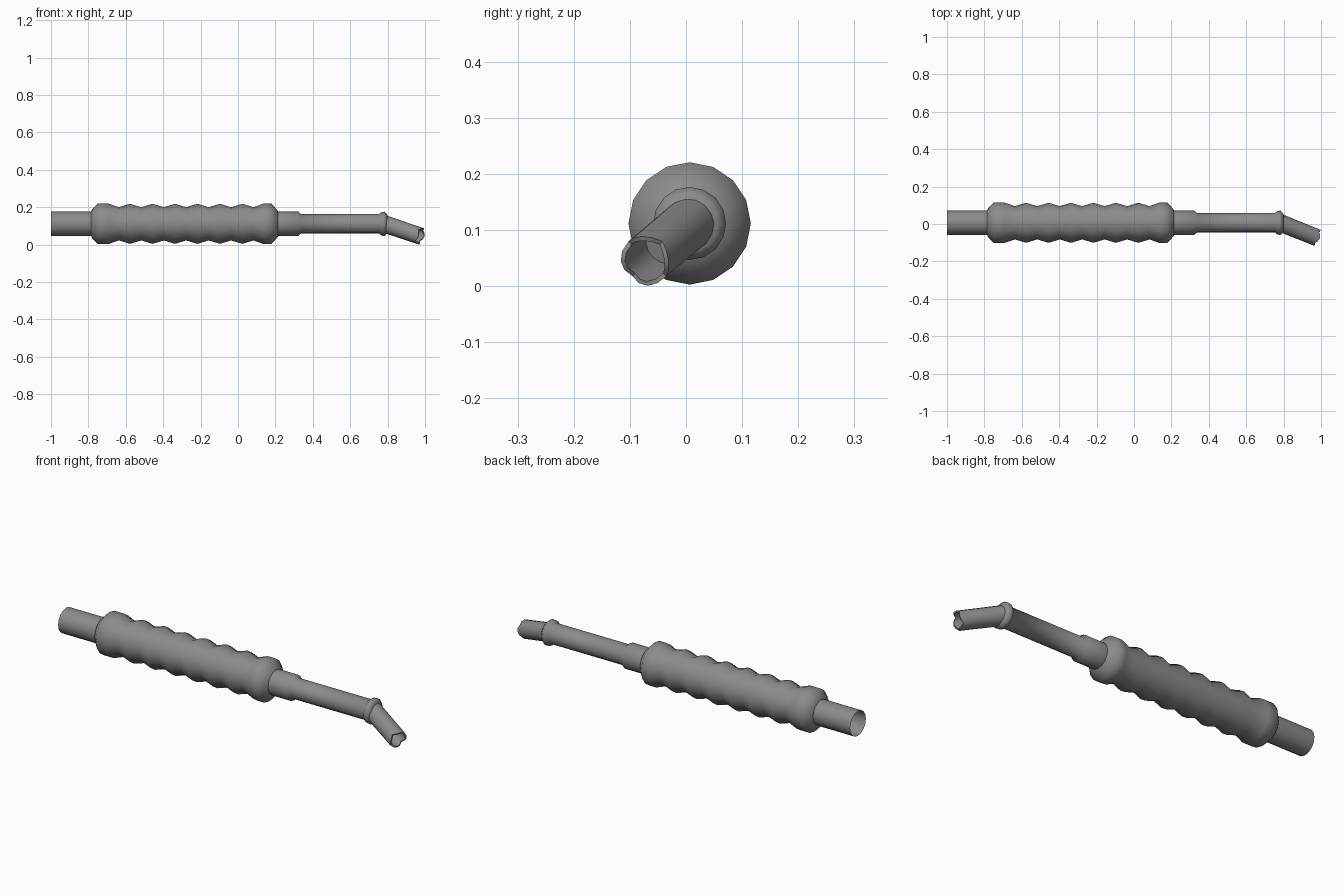
import bpy, bmesh, math
from mathutils import Vector

if "Cube" in bpy.data.objects:
    bpy.data.objects.remove(bpy.data.objects["Cube"])

SIDES = 16
CY, CZ = 0.0065, 0.1115

# Dark grey finish
dark = bpy.data.materials.new("dark_grey")
dark.diffuse_color = (0.26, 0.26, 0.26, 1)
dark.use_nodes = True
dark.node_tree.nodes["Principled BSDF"].inputs["Base Color"].default_value = dark.diffuse_color


def loft(name, origin, direction, profile, caps=(False, False), scallop=()):
    """Lathe (distance, radius) pairs along a direction; scallop rings get a wavy edge."""
    d = Vector(direction).normalized()
    side = Vector((0, 0, 1)).cross(d).normalized()
    up = d.cross(side)
    wave = (0, -0.004, -0.014, -0.004)
    bm = bmesh.new()
    rings = []
    for k, (t, r) in enumerate(profile):
        ring = []
        for i in range(SIDES):
            a = 2 * math.pi * i / SIDES
            off = wave[i % 4] if k in scallop else 0
            ring.append(bm.verts.new(Vector(origin) + d * (t + off)
                        + (side * math.cos(a) + up * math.sin(a)) * r))
        rings.append(ring)
    for a, b in zip(rings, rings[1:]):
        for i in range(SIDES):
            j = (i + 1) % SIDES
            bm.faces.new((a[i], a[j], b[j], b[i]))
    if caps[0]:
        bm.faces.new(rings[0][::-1])
    if caps[1]:
        bm.faces.new(rings[-1])
    me = bpy.data.meshes.new(name)
    bm.to_mesh(me)
    bm.free()
    me.materials.append(dark)
    ob = bpy.data.objects.new(name, me)
    bpy.context.collection.objects.link(ob)
    bpy.ops.object.select_all(action='DESELECT')
    ob.select_set(True)
    bpy.context.view_layer.objects.active = ob
    bpy.ops.object.shade_smooth_by_angle(angle=math.radians(60))
    return ob


axis, x_dir = (0, CY, CZ), (1, 0, 0)

# Rear tube, open at the back
loft("rear_tube", axis, x_dir, [(-1, 0.065), (-0.785, 0.065)])

# Ribbed grip
grip = [(-0.785, 0.065), (-0.78, 0.078), (-0.75, 0.109), (-0.695, 0.109), (-0.637, 0.089)]
for i in range(6):
    x = -0.577 + 0.12 * i
    grip += [(x, 0.107), (x + 0.06, 0.089)]
grip += [(0.138, 0.109), (0.178, 0.109), (0.21, 0.074), (0.215, 0.065)]
loft("ribbed_grip", axis, x_dir, grip)

# Stepped neck with the collar at the bend
loft("neck", axis, x_dir,
     [(0.215, 0.065), (0.322, 0.065), (0.337, 0.052), (0.756, 0.052),
      (0.766, 0.063), (0.784, 0.065), (0.798, 0.05)], caps=(False, True))

# Bent hollow nozzle with a scalloped mouth
loft("bent_nozzle", (0.78, CY, CZ), (1, -0.40, -0.335),
     [(0, 0.047), (0.16, 0.046), (0.226, 0.046), (0.226, 0.038), (0.12, 0.038)],
     caps=(True, True), scallop=(2, 3))
